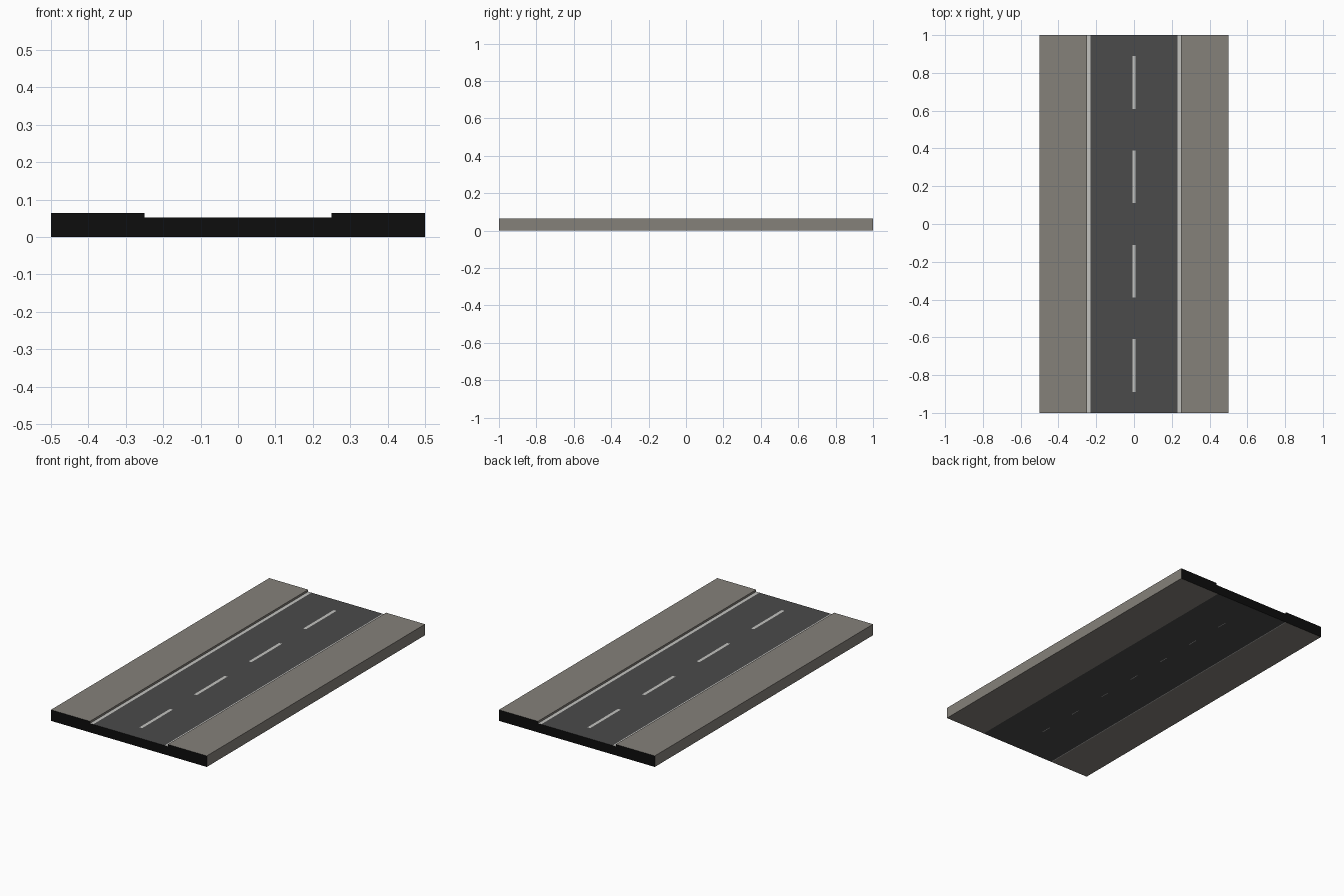
import bpy, bmesh

if "Cube" in bpy.data.objects:
    bpy.data.objects.remove(bpy.data.objects["Cube"])

W, L = 0.5, 1.0              # half width, half length
TOP, ROAD = 0.064, 0.052     # pavement and carriageway heights
KERB, LINE = 0.25, 0.229     # kerb face and inner edge of the side line
DASH_W, DASH_L = 0.009, 0.14 # half sizes of the centre dashes
UNDER_W, UNDER_L = 0.002, 0.03


def material(name, rgb):
    m = bpy.data.materials.new(name)
    m.diffuse_color = (*rgb, 1)
    m.use_nodes = True
    m.node_tree.nodes["Principled BSDF"].inputs["Base Color"].default_value = m.diffuse_color
    return m


PAVEMENT, ASPHALT, WHITE, BLACK = range(4)
mats = [material("pavement_grey", (0.235, 0.220, 0.195)),
        material("asphalt", (0.069, 0.069, 0.069)),
        material("line_white", (0.54, 0.54, 0.52)),
        material("end_black", (0.004, 0.004, 0.004))]

# Cross-section with raised pavements, extruded along the road
bm = bmesh.new()
profile = [(-W, 0), (W, 0), (W, TOP), (KERB, TOP), (KERB, ROAD),
           (-KERB, ROAD), (-KERB, TOP), (-W, TOP)]
face = bm.faces.new([bm.verts.new((x, -L, z)) for x, z in profile])
ext = bmesh.ops.extrude_face_region(bm, geom=[face])
bmesh.ops.translate(bm, vec=(0, 2 * L, 0),
                    verts=[g for g in ext["geom"] if isinstance(g, bmesh.types.BMVert)])
bmesh.ops.recalc_face_normals(bm, faces=bm.faces)


def cut(where, axis, values):
    """Slice the faces chosen by where(face) at positions along an axis."""
    no = (1, 0, 0) if axis == 0 else (0, 1, 0)
    for v in values:
        fs = [f for f in bm.faces if where(f)]
        geom = fs + list({e for f in fs for e in f.edges}) + list({p for f in fs for p in f.verts})
        bmesh.ops.bisect_plane(bm, geom=geom, plane_co=[v * n for n in no], plane_no=no)


def is_road(f):
    return f.normal.z > 0.9 and f.calc_center_median().z < (ROAD + TOP) / 2


def is_under(f):
    return f.normal.z < -0.9


def in_strip(test, half):
    return lambda f: test(f) and abs(f.calc_center_median().x) < half


# Painted lines on the carriageway
dashes = [-0.75, -0.25, 0.25, 0.75]
cut(is_road, 0, [-LINE, -DASH_W, DASH_W, LINE])
cut(in_strip(is_road, DASH_W), 1, [d + s * DASH_L for d in dashes for s in (-1, 1)])

# Matching strips on the underside
under = [-0.75 + 0.25 * i for i in range(7)]
cut(is_under, 0, [-KERB, -KERB + 0.005, -UNDER_W, UNDER_W, 0.237])
cut(in_strip(is_under, UNDER_W), 1, [d + s * UNDER_L for d in under for s in (-1, 1)])

# Colours by direction and position
for f in bm.faces:
    c = f.calc_center_median()
    m = PAVEMENT
    if abs(f.normal.y) > 0.9:
        m = BLACK
    elif is_road(f):
        dash = abs(c.x) < DASH_W and any(abs(c.y - d) < DASH_L for d in dashes)
        m = WHITE if dash or abs(c.x) > LINE else ASPHALT
    elif is_under(f) and -KERB < c.x < 0.237:
        dash = abs(c.x) < UNDER_W and any(abs(c.y - d) < UNDER_L for d in under)
        m = WHITE if dash or c.x < -KERB + 0.005 else ASPHALT
    f.material_index = m

mesh = bpy.data.meshes.new("road_section")
bm.to_mesh(mesh)
bm.free()
for m in mats:
    mesh.materials.append(m)
bpy.context.collection.objects.link(bpy.data.objects.new("road_section", mesh))
